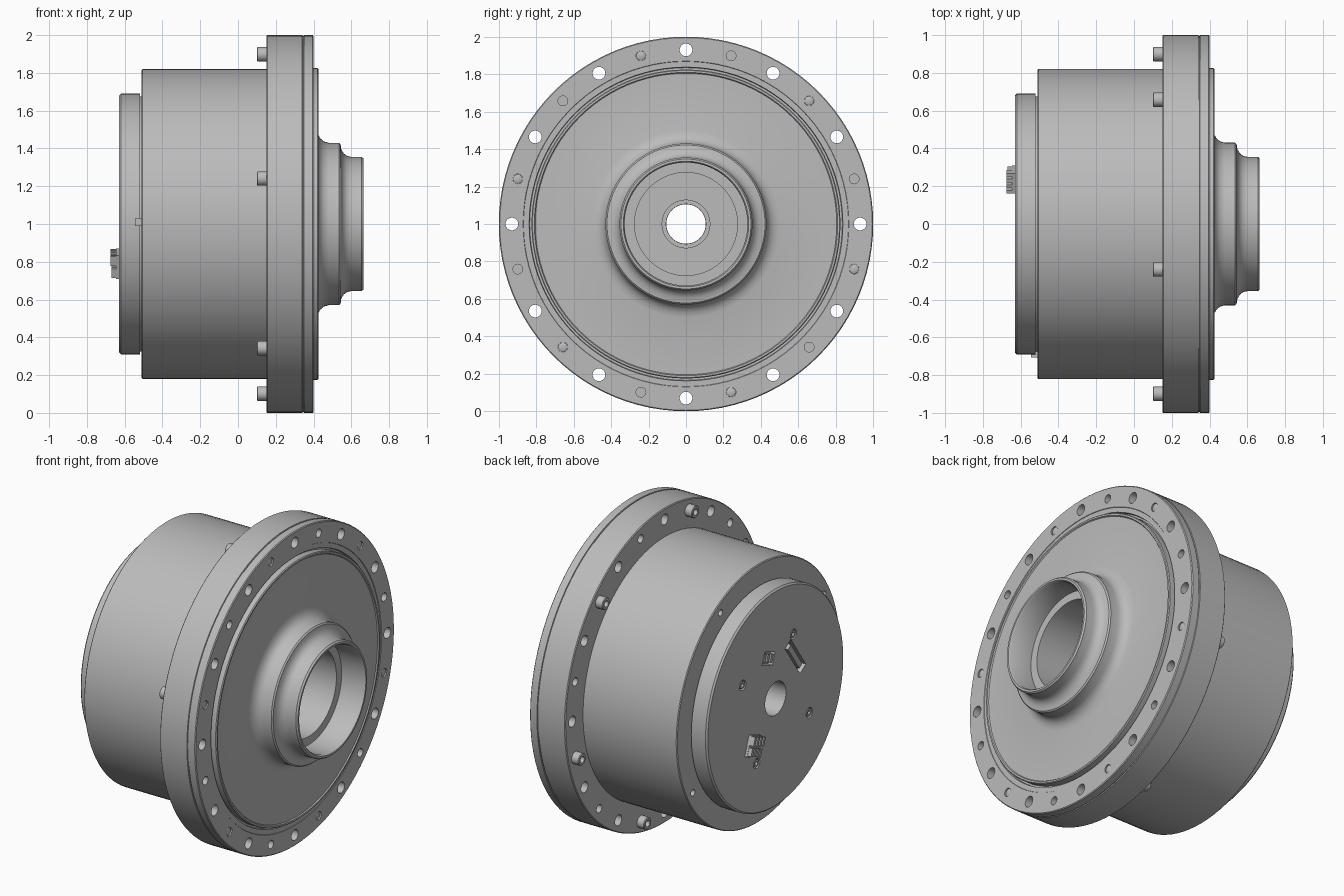
import bpy, bmesh, math
from mathutils import Matrix, Vector

cube = bpy.data.objects.get("Cube")
if cube:
    bpy.data.objects.remove(cube)

steel = bpy.data.materials.new("grey_metal")
steel.use_nodes = True
GREY = (0.5, 0.5, 0.5, 1)
steel.diffuse_color = GREY
steel.node_tree.nodes["Principled BSDF"].inputs["Base Color"].default_value = GREY
AXIS = Vector((0, 0, 1))


def make_object(name, bm):
    bmesh.ops.recalc_face_normals(bm, faces=bm.faces)
    mesh = bpy.data.meshes.new(name)
    bm.to_mesh(mesh)
    bm.free()
    mesh.materials.append(steel)
    obj = bpy.data.objects.new(name, mesh)
    bpy.context.collection.objects.link(obj)
    return obj


def lathe(name, profile, y=0, z=0, segments=96):
    """Revolve (x, radius) points around an x-parallel axis at y, z from the centre."""
    bm = bmesh.new()
    verts = [bm.verts.new((x, y, 1 + z + r)) for x, r in profile]
    edges = [bm.edges.new(pair) for pair in zip(verts, verts[1:])]
    if profile[0][1] > 0:
        edges.append(bm.edges.new((verts[-1], verts[0])))
    bmesh.ops.spin(bm, geom=verts + edges, cent=(0, y, 1 + z), axis=(1, 0, 0),
                   angle=math.tau, steps=segments, use_merge=True)
    bmesh.ops.remove_doubles(bm, verts=bm.verts, dist=0.0002)
    return make_object(name, bm)


def box(name, x0, x1, y, z, width, height, tilt=0):
    bm = bmesh.new()
    bmesh.ops.create_cube(bm, size=1)
    bm.transform(Matrix.Translation(((x0 + x1) / 2, y, 1 + z))
                 @ Matrix.Rotation(math.radians(tilt), 4, 'X')
                 @ Matrix.Diagonal((x1 - x0, width, height, 1)))
    return make_object(name, bm)


def polar(radius, degrees):
    a = math.radians(degrees)
    return radius * math.cos(a), radius * math.sin(a)


def activate(obj):
    bpy.ops.object.select_all(action='DESELECT')
    obj.select_set(True)
    bpy.context.view_layer.objects.active = obj


def cut(target, cutters):
    """Subtract the cutters, joined as one mesh, and discard them."""
    activate(cutters[0])
    for c in cutters:
        c.select_set(True)
    bpy.ops.object.join()
    tool = cutters[0]
    tool.hide_render = True
    mod = target.modifiers.new("holes", 'BOOLEAN')
    mod.operation, mod.object, mod.solver = 'DIFFERENCE', tool, 'EXACT'
    activate(target)
    bpy.ops.object.modifier_apply(modifier=mod.name)
    bpy.data.objects.remove(tool)


def drill(x0, x1, radius, y, z):
    return lathe("drill", [(x0, 0), (x0, radius), (x1, radius), (x1, 0)], y, z, 24)


# Main flange with its rim groove
flange = lathe("flange", [
    (0.15, 0.8), (0.15, 0.995), (0.155, 1), (0.34, 1), (0.342, 0.994), (0.347, 0.994),
    (0.349, 1), (0.395, 1), (0.4, 0.995), (0.4, 0.87), (0.397, 0.868), (0.397, 0.838),
    (0.38, 0.835), (0.38, 0.8)])
holes = []
for k in range(12):
    holes.append(drill(0.1, 0.5, 0.034, *polar(0.93, 30 * k)))
    holes.append(drill(0.1, 0.5, 0.026, *polar(0.93, 30 * k + 15)))
cut(flange, holes)

# Socket head bolts and threaded plugs alternate in the small holes
for k in range(6):
    lathe(f"flange_bolt_{k + 1}", [
        (0.13, 0), (0.13, 0.018), (0.1, 0.02), (0.1, 0.034), (0.104, 0.038), (0.152, 0.038),
        (0.152, 0.025), (0.392, 0.025), (0.396, 0.018), (0.396, 0)],
        *polar(0.93, 60 * k + 45), segments=24)
    lathe(f"hole_plug_{k + 1}", [(0.24, 0), (0.24, 0.027), (0.3, 0.027), (0.3, 0)],
          *polar(0.93, 60 * k + 15), segments=24)

# Drum housing with small holes in its rear rim
housing = lathe("drum_housing", [
    (-0.51, 0.28), (-0.51, 0.815), (-0.505, 0.82), (0.2, 0.82), (0.2, 0.28)])
cut(housing, [drill(-0.6, -0.45, 0.02, *polar(0.76, 90 * k + 60)) for k in range(4)])

# Front cover with stepped, filleted hub and open bore
lathe("front_cover", [
    (0.19, 0.275), (0.19, 0.825), (0.42, 0.825), (0.425, 0.82), (0.425, 0.81),
    (0.418, 0.805), (0.418, 0.5), (0.425, 0.472), (0.437, 0.452), (0.455, 0.437),
    (0.48, 0.43), (0.535, 0.43), (0.543, 0.422), (0.547, 0.395), (0.56, 0.373),
    (0.578, 0.36), (0.6, 0.355), (0.655, 0.355), (0.665, 0.347), (0.665, 0.335),
    (0.655, 0.328), (0.5, 0.328), (0.5, 0.275)])

# Rear cap with shaft hole and recessed sockets
cap = lathe("rear_cap", [
    (-0.5, 0.105), (-0.63, 0.105), (-0.63, 0.68), (-0.62, 0.69), (-0.52, 0.69),
    (-0.52, 0.675), (-0.5, 0.675)])
pockets = [
    box("pocket", -0.7, -0.6, 0.07, 0.28, 0.11, 0.08, 20),
    box("pocket", -0.7, -0.6, -0.2, 0.19, 0.07, 0.26, -35)]
for y, z in ((0.33, 0.21), (-0.34, -0.22), (-0.18, 0.34), (0.19, -0.34)):
    pockets.append(drill(-0.7, -0.61, 0.032, y, z))
    lathe("cap_screw", [(-0.615, 0), (-0.615, 0.01), (-0.628, 0.012), (-0.628, 0.024),
                        (-0.6, 0.024), (-0.6, 0)], y, z, 24)
cut(cap, pockets)

# Socket contacts inside the recesses
for k in range(3):
    box(f"small_socket_{k + 1}", -0.628, -0.59, 0.035 + 0.035 * k, 0.268 + 0.012 * k,
        0.022, 0.05, 20)
box("long_socket", -0.628, -0.59, -0.2, 0.19, 0.035, 0.2, -35)

# Raised rear connector: a base, two housings and a row of fins
box("connector_base", -0.645, -0.62, 0.235, -0.21, 0.11, 0.13, 20)
for k in range(4):
    y, z = Matrix.Rotation(math.radians(20), 2) @ Vector((0.032 * k - 0.048, 0.034))
    box(f"connector_fin_{k + 1}", -0.675, -0.63, 0.235 + y, -0.21 + z, 0.018, 0.055, 20)
    box(f"connector_pin_{k + 1}", -0.67, -0.63, 0.235 - y * 0.9, -0.21 - z, 0.02, 0.05, 20)

# Collar and sensor track on the bore floor
lathe("shaft_collar", [(-0.51, 0.106), (-0.485, 0.106), (-0.485, 0.13), (-0.51, 0.13)])
for k in range(5):
    y, z = polar(0.215, 105 + 16 * k)
    box(f"sensor_pad_{k + 1}", -0.505, -0.493, y, z, 0.05, 0.062, 105 + 16 * k)
box("sensor_chip", -0.505, -0.493, 0, 0.18, 0.04, 0.04, 45)

# Key between cap and drum
box("locating_key", -0.545, -0.5, -0.69, 0.01, 0.03, 0.04)

for obj in [o for o in bpy.context.scene.objects if o.type == 'MESH']:
    activate(obj)
    bpy.ops.object.shade_smooth_by_angle(angle=math.radians(35))

# Centre the whole assembly along its axis
bpy.ops.object.select_all(action='DESELECT')
